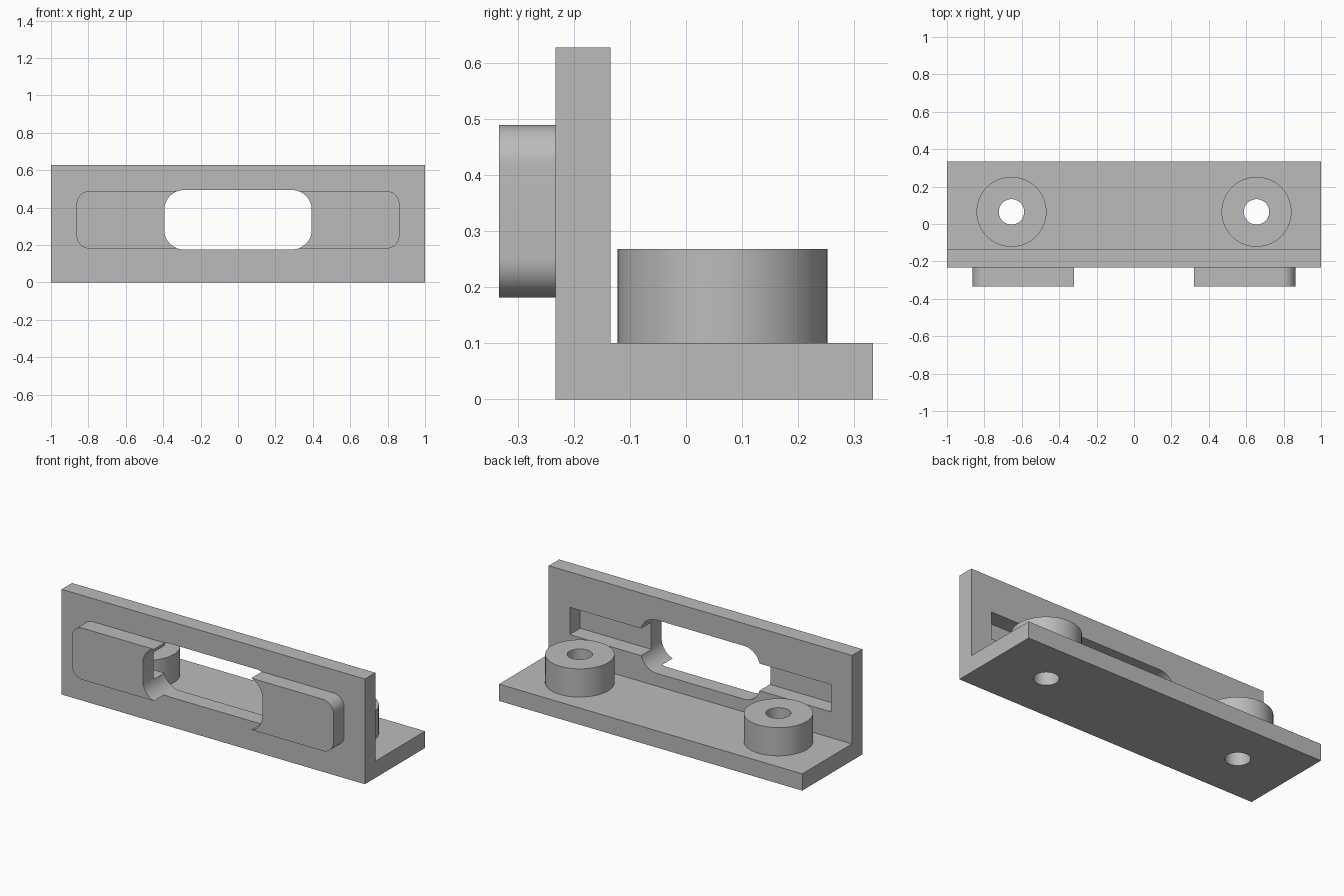
import bpy
import bmesh
from math import cos, sin, pi, radians

if "Cube" in bpy.data.objects:
    bpy.data.objects.remove(bpy.data.objects["Cube"], do_unlink=True)

GREY = (0.5, 0.5, 0.5, 1)
grey = bpy.data.materials.new("plain grey")
grey.use_nodes = True
grey.diffuse_color = GREY
grey.node_tree.nodes["Principled BSDF"].inputs["Base Color"].default_value = GREY

WALL_FRONT, WALL_BACK, PAD_FRONT, BASE_BACK = -0.233, -0.135, -0.333, 0.333
SLOT_Z = 0.335
BOSS_X, BOSS_Y = 0.655, 0.065


def extrude(name, points, direction):
    """Solid made by pushing a flat outline along a direction."""
    bm = bmesh.new()
    face = bm.faces.new([bm.verts.new(p) for p in points])
    result = bmesh.ops.extrude_face_region(bm, geom=[face])
    top = [v for v in result["geom"] if isinstance(v, bmesh.types.BMVert)]
    bmesh.ops.translate(bm, verts=top, vec=direction)
    bmesh.ops.recalc_face_normals(bm, faces=bm.faces)
    mesh = bpy.data.meshes.new(name)
    bm.to_mesh(mesh)
    bm.free()
    mesh.materials.append(grey)
    obj = bpy.data.objects.new(name, mesh)
    bpy.context.collection.objects.link(obj)
    return obj


def rounded_bar(name, half_x, half_z, radius, y0, y1, steps=12):
    """Rounded rectangle in x and z, running from y0 to y1."""
    points = []
    for i, (sx, sz) in enumerate([(1, 1), (-1, 1), (-1, -1), (1, -1)]):
        for k in range(steps + 1):
            a = (i + k / steps) * pi / 2
            points.append((sx * (half_x - radius) + radius * cos(a), y0,
                           SLOT_Z + sz * (half_z - radius) + radius * sin(a)))
    return extrude(name, points, (0, y1 - y0, 0))


def cylinder(name, x, radius, z0, z1, sides=64):
    ring = [(x + radius * cos(2 * pi * i / sides),
             BOSS_Y + radius * sin(2 * pi * i / sides), z0) for i in range(sides)]
    return extrude(name, ring, (0, 0, z1 - z0))


def cut(obj, cutters):
    bpy.context.view_layer.objects.active = obj
    for cutter in cutters:
        mod = obj.modifiers.new("cut", 'BOOLEAN')
        mod.operation = 'DIFFERENCE'
        mod.solver = 'EXACT'
        mod.object = cutter
        bpy.ops.object.modifier_apply(modifier=mod.name)


# Cutters: central window, recess behind the pads, screw holes
window = rounded_bar("window_cutter", 0.394, 0.159, 0.105, -0.5, 0)
h = 0.081
recess = extrude("recess_cutter",
                 [(sx * 0.861, -0.3, SLOT_Z + sz * h)
                  for sx, sz in [(-1, -1), (1, -1), (1, 1), (-1, 1)]], (0, 0.3, 0))
holes = [cylinder("hole_cutter", s * BOSS_X, 0.068, -0.2, 0.5) for s in (-1, 1)]

# L-shaped bracket
profile = [(WALL_FRONT, 0), (BASE_BACK, 0), (BASE_BACK, 0.1),
           (WALL_BACK, 0.1), (WALL_BACK, 0.627), (WALL_FRONT, 0.627)]
bracket = extrude("bracket", [(-1, y, z) for y, z in profile], (2, 0, 0))
cut(bracket, [window, recess] + holes)

# Front pads, split in two by the window
pads = rounded_bar("front_pads", 0.863, 0.154, 0.07, PAD_FRONT, WALL_FRONT)
cut(pads, [window])

# Hollow bosses on the base
parts = [bracket, pads]
for side, hole, name in zip((-1, 1), holes, ("right_boss", "left_boss")):
    boss = cylinder(name, side * BOSS_X, 0.187, 0.1, 0.268)
    cut(boss, [hole])
    parts.append(boss)

for cutter in [window, recess] + holes:
    bpy.data.objects.remove(cutter, do_unlink=True)

# Smooth the round walls, keep the edges sharp
bpy.ops.object.select_all(action='DESELECT')
for part in parts:
    part.select_set(True)
bpy.context.view_layer.objects.active = bracket
bpy.ops.object.shade_smooth_by_angle(angle=radians(30))
